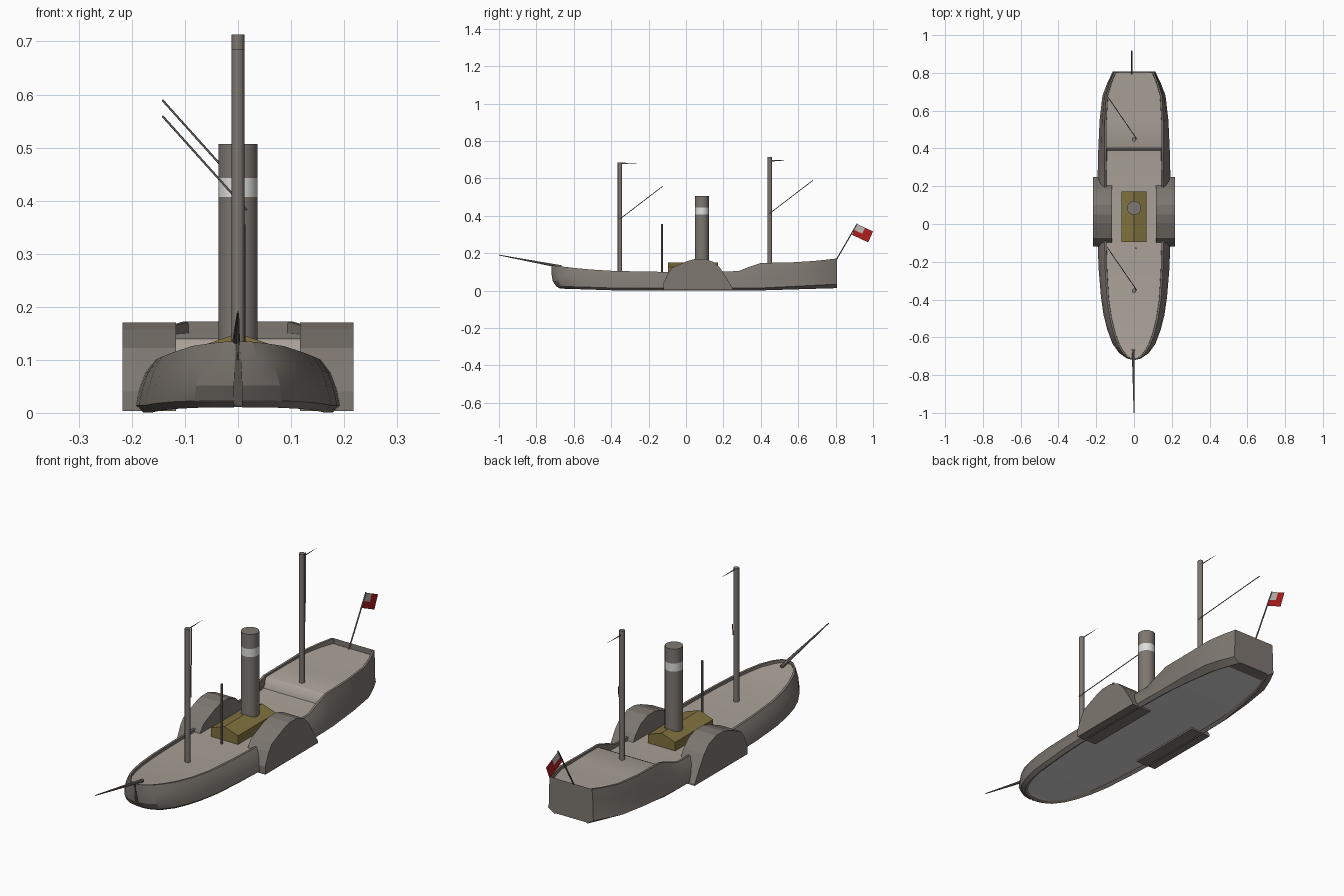
import bpy, bmesh, math
from mathutils import Vector

if "Cube" in bpy.data.objects:
    bpy.data.objects.remove(bpy.data.objects["Cube"])


def material(name, rgb):
    m = bpy.data.materials.new(name)
    lin = [(c / 255 / 12.92 if c < 11 else ((c / 255 + .055) / 1.055) ** 2.4) for c in rgb]
    m.diffuse_color = (*lin, 1)
    m.use_nodes = True
    m.node_tree.nodes["Principled BSDF"].inputs["Base Color"].default_value = m.diffuse_color
    return m


GREY = material("warm grey paint", (126, 119, 112))
DECK = material("pale deck", (170, 161, 152))
OLIVE = material("olive wood", (128, 114, 62))
WHITE = material("white band", (222, 222, 220))
RED = material("flag red", (176, 30, 30))
CANTON = material("flag pale grey", (190, 185, 178))
BOTTOM = material("bottom pale grey", (214, 214, 214))


def mesh_object(name, verts, faces, mats, rule=None, smooth=None, recalc=True):
    me = bpy.data.meshes.new(name)
    me.from_pydata(verts, [], faces)
    for m in mats:
        me.materials.append(m)
    if recalc:
        bm = bmesh.new()
        bm.from_mesh(me)
        bmesh.ops.recalc_face_normals(bm, faces=bm.faces)
        bm.to_mesh(me)
        bm.free()
    for p in me.polygons:
        p.material_index = rule(p) if rule else 0
    ob = bpy.data.objects.new(name, me)
    bpy.context.collection.objects.link(ob)
    if smooth:
        bpy.ops.object.select_all(action='DESELECT')
        ob.select_set(True)
        bpy.context.view_layer.objects.active = ob
        bpy.ops.object.shade_smooth_by_angle(angle=math.radians(smooth))
    return ob


def rod(name, a, b, r1, r2=None, sides=12, mat=GREY):
    """Tapered round bar between two points."""
    a, b = Vector(a), Vector(b)
    r2 = r1 if r2 is None else r2
    q = (b - a).to_track_quat('Z', 'Y')
    verts = []
    for c, r in ((a, r1), (b, r2)):
        for i in range(sides):
            t = 2 * math.pi * i / sides
            verts.append(c + q @ Vector((r * math.cos(t), r * math.sin(t), 0)))
    faces = [(i, (i + 1) % sides, sides + (i + 1) % sides, sides + i) for i in range(sides)]
    faces += [tuple(range(sides)), tuple(range(sides, 2 * sides))]
    return mesh_object(name, verts, faces, [mat], smooth=40)


def prism(name, profile, axis, lo, hi, mat):
    """Extrude a 2D profile (other axis, z) along x or y."""
    put = (lambda p, d: (d, p[0], p[1])) if axis == 'x' else (lambda p, d: (p[0], d, p[1]))
    n = len(profile)
    verts = [put(p, d) for d in (lo, hi) for p in profile]
    faces = [(i, (i + 1) % n, n + (i + 1) % n, n + i) for i in range(n)]
    faces += [tuple(range(n)), tuple(range(n, 2 * n))]
    return mesh_object(name, verts, faces, [mat])


# Hull stations: y, widest half width, rail half width, rail height
STATIONS = [
    (-.72, .008, .003, .135), (-.712, .046, .028, .134), (-.69, .082, .054, .131),
    (-.64, .118, .086, .126), (-.58, .141, .108, .119), (-.5, .161, .128, .112),
    (-.4, .175, .143, .106), (-.25, .187, .152, .102), (-.1, .193, .156, .1),
    (.1, .194, .157, .1), (.28, .192, .157, .104), (.34, .191, .156, .128),
    (.4, .189, .156, .148), (.55, .182, .155, .15), (.68, .167, .148, .158),
    (.75, .14, .128, .165), (.808, .112, .104, .172)]


def at(y):
    """Rail half width and height at a given y."""
    for a, b in zip(STATIONS, STATIONS[1:]):
        if y <= b[0]:
            t = max(0, (y - a[0]) / (b[0] - a[0]))
            return a[2] + (b[2] - a[2]) * t, a[3] + (b[3] - a[3]) * t
    return STATIONS[-1][2:]


# Hull: lofted shell with a chine, recessed bottom, inward leaning sides and a low bulwark
verts, faces = [], []
for y, w, rail, z in STATIONS:
    end = min(1, max(0, abs(y) - .4) / .4)
    aft = end * (y > 0)
    pull = (lambda k: y * (1 - k)) if y < 0 else (lambda k: y)
    low = .012 * end
    half = [(w * (.85 - .2 * aft), pull(.085), .011 + low * .5), (w * (.92 - .2 * aft), pull(.065), .001 + low),
            (w, pull(.035), .014 + low + .008 * aft),
            (w * .965, pull(.01), .045 + low * .7), ((w + rail) / 2, y, .045 + (z - .045) * .55),
            (rail, y, z), (max(rail - .01, .001), y, z), (max(rail - .012, .001), y, z - .035)]
    verts += [(-a, b, c) for a, b, c in reversed(half)] + half
N = 16
for s in range(len(STATIONS) - 1):
    for i in range(N - 1):
        a = s * N + i
        faces.append((a, a + 1, a + N + 1, a + N))
last = (len(STATIONS) - 1) * N
faces.append(tuple(range(last + 2, last + 14)))
faces.append(tuple(range(2, 14)))
mesh_object("hull", verts, faces, [GREY, BOTTOM],
            lambda p: int(p.normal.z < -.9 and abs(p.center.x) < .005 and p.center.y < .74), smooth=22)

# Deck: main deck, step up, raised after deck
rows = [(s[0], s[3] - .012) for s in STATIONS[1:10]] + [
    (.28, .09), (.39, .096), (.4, .135), (.412, .14), (.55, .141), (.62, .142), (.68, .145), (.75, .148), (.803, .15)]
verts = [(sx * max(at(y)[0] - .009, .002), y, z) for y, z in rows for sx in (-1, 1)]
faces = [(2 * i, 2 * i + 1, 2 * i + 3, 2 * i + 2) for i in range(len(rows) - 1)]
mesh_object("deck", verts, faces, [DECK], smooth=60, recalc=False)

# Paddle boxes, one each side
arch = [(-.12, .004), (-.12, .04), (-.095, .095), (-.075, .122), (.005, .157), (.05, .17), (.1, .17),
        (.15, .152), (.185, .118), (.215, .07), (.25, .012), (.25, .004)]
for side, s in (("left", -1), ("right", 1)):
    prism(side + "_paddle_box", arch, 'x', s * .117, s * .218, GREY)

# Deck house with a low gabled roof
prism("deck_house", [(-.067, .08), (.067, .08), (.067, .127), (0, .15), (-.067, .127)], 'y', -.095, .172, OLIVE)

# Funnel in three stacked rings
for name, lo, hi, mat in (("funnel_lower", .1, .407, GREY), ("funnel_band", .407, .443, WHITE),
                          ("funnel_top", .443, .507, GREY)):
    rod(name, (0, .085, lo), (0, .085, hi), .037, sides=24, mat=mat)

# Masts, each with a gaff and a small pennant
for name, y, base, top, gaff, pen in (("fore", -.353, .08, .685, .383, .684), ("main", .448, .13, .713, .413, .698)):
    rod(name + "_mast", (0, y, base), (0, y, top), .012)
    rod(name + "_gaff", (.016, y, gaff), (-.142, y + .23, gaff + .176), .002, sides=6)
    mesh_object(name + "_pennant", [(0, y, pen - .008), (0, y + .11, pen - .002), (0, y, pen)], [(0, 1, 2)], [GREY])

# Vent pole, bowsprit and flag staff
rod("vent_pole", (.01, -.128, .08), (.01, -.128, .355), .0045, sides=8)
rod("bowsprit", (-.004, -.665, .127), (0, -1, .19), .008, .002, sides=8)
rod("flag_staff", (-.012, .795, .15), (-.012, .916, .358), .0035, sides=6)

# Flag: 2 x 2 grid of faces, pale upper hoist corner
hoist, fly, drop = Vector((-.012, .914, .356)), Vector((0, .086, -.04)), Vector((0, -.026, -.058))
verts = [hoist + fly * u + drop * v for v in (0, .55, 1) for u in (0, .5, 1)]
mesh_object("flag", verts, [(0, 1, 4, 3), (1, 2, 5, 4), (3, 4, 7, 6), (4, 5, 8, 7)], [RED, CANTON],
            lambda p: int(p.index == 0), recalc=False)
